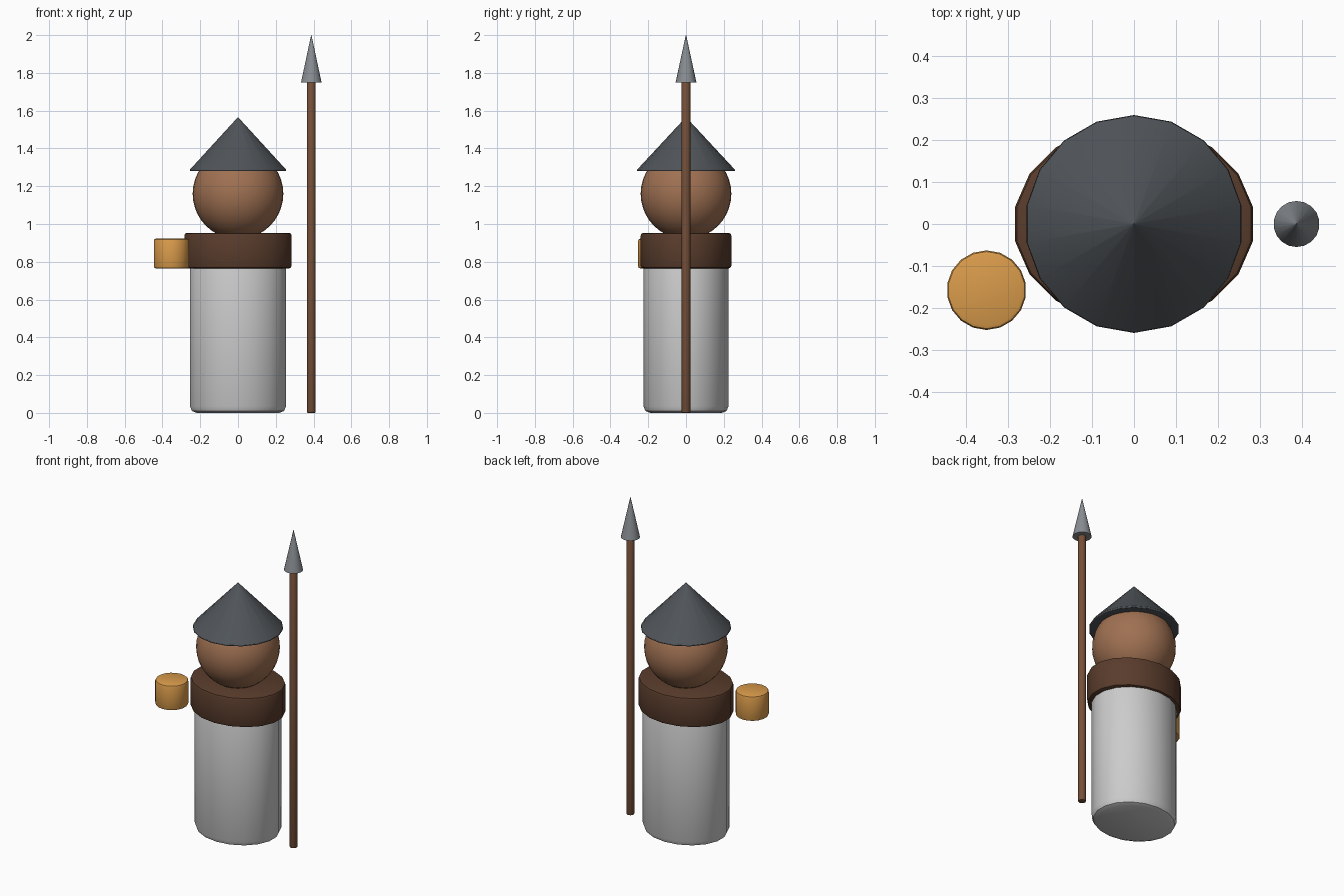
import bpy, bmesh
from mathutils import Matrix

if "Cube" in bpy.data.objects:
    bpy.data.objects.remove(bpy.data.objects["Cube"])


def finish(name, bm, color, angle=0.6):
    bmesh.ops.recalc_face_normals(bm, faces=bm.faces)
    mesh = bpy.data.meshes.new(name)
    bm.to_mesh(mesh)
    bm.free()
    ob = bpy.data.objects.new(name, mesh)
    bpy.context.collection.objects.link(ob)
    if color:
        mat = bpy.data.materials.new(name + "_color")
        mat.diffuse_color = (*color, 1)
        mat.use_nodes = True
        mat.node_tree.nodes["Principled BSDF"].inputs["Base Color"].default_value = mat.diffuse_color
        mesh.materials.append(mat)
    bpy.ops.object.select_all(action='DESELECT')
    ob.select_set(True)
    bpy.context.view_layer.objects.active = ob
    bpy.ops.object.shade_smooth_by_angle(angle=angle)
    return ob


def turned(name, x, y, z0, z1, r, color, r_top=None, depth=1.0, bevel=0.0, segs=2, sides=18):
    """Cylinder or cone from z0 to z1, flattened in y by depth, with bevelled rims."""
    bm = bmesh.new()
    bmesh.ops.create_cone(bm, cap_ends=True, segments=sides, radius1=r,
                          radius2=r if r_top is None else r_top, depth=z1 - z0,
                          matrix=Matrix.Translation((0, 0, (z0 + z1) / 2)))
    # keep a corner on the y axis
    for v in bm.verts:
        v.co = (x + v.co.x, y + v.co.y * depth, v.co.z)
    if bevel:
        caps = [f for f in bm.faces if len(f.verts) == sides]
        rims = list({e for f in caps for e in f.edges})
        bmesh.ops.bevel(bm, geom=rims, offset=bevel, segments=segs, profile=0.5,
                        affect='EDGES', clamp_overlap=True)
    return finish(name, bm, color)


# Robe and shoulder collar (both oval)
turned("robe", 0, 0, 0, 0.88, 0.258, None, depth=0.225 / 0.258, bevel=0.035)
turned("collar", 0, 0, 0.765, 0.953, 0.288, (0.10, 0.045, 0.025), depth=0.24 / 0.288, bevel=0.014)

# Head
bm = bmesh.new()
bmesh.ops.create_uvsphere(bm, u_segments=32, v_segments=20, radius=0.24,
                          matrix=Matrix.Translation((0, 0, 1.16)))
finish("head", bm, (0.35, 0.165, 0.085))

# Pointed hat
turned("hat", 0, 0, 1.28, 1.565, 0.266, (0.08, 0.09, 0.10), r_top=0.001, bevel=0.0)
hat = bpy.data.objects["hat"]
bm = bmesh.new()
bm.from_mesh(hat.data)
brim = [e for e in bm.edges if all(v.co.z < 1.3 for v in e.verts)]
bmesh.ops.bevel(bm, geom=brim, offset=0.012, segments=2, profile=0.5, affect='EDGES')
bm.to_mesh(hat.data)
bm.free()

# Spear
turned("spear_shaft", 0.388, 0, 0, 1.78, 0.023, (0.18, 0.08, 0.04), bevel=0.005)
turned("spear_head", 0.388, 0, 1.75, 2.0, 0.055, (0.25, 0.27, 0.29), r_top=0.001)

# Mug
turned("mug", -0.352, -0.158, 0.765, 0.922, 0.095, (0.70, 0.33, 0.07), bevel=0.01)
